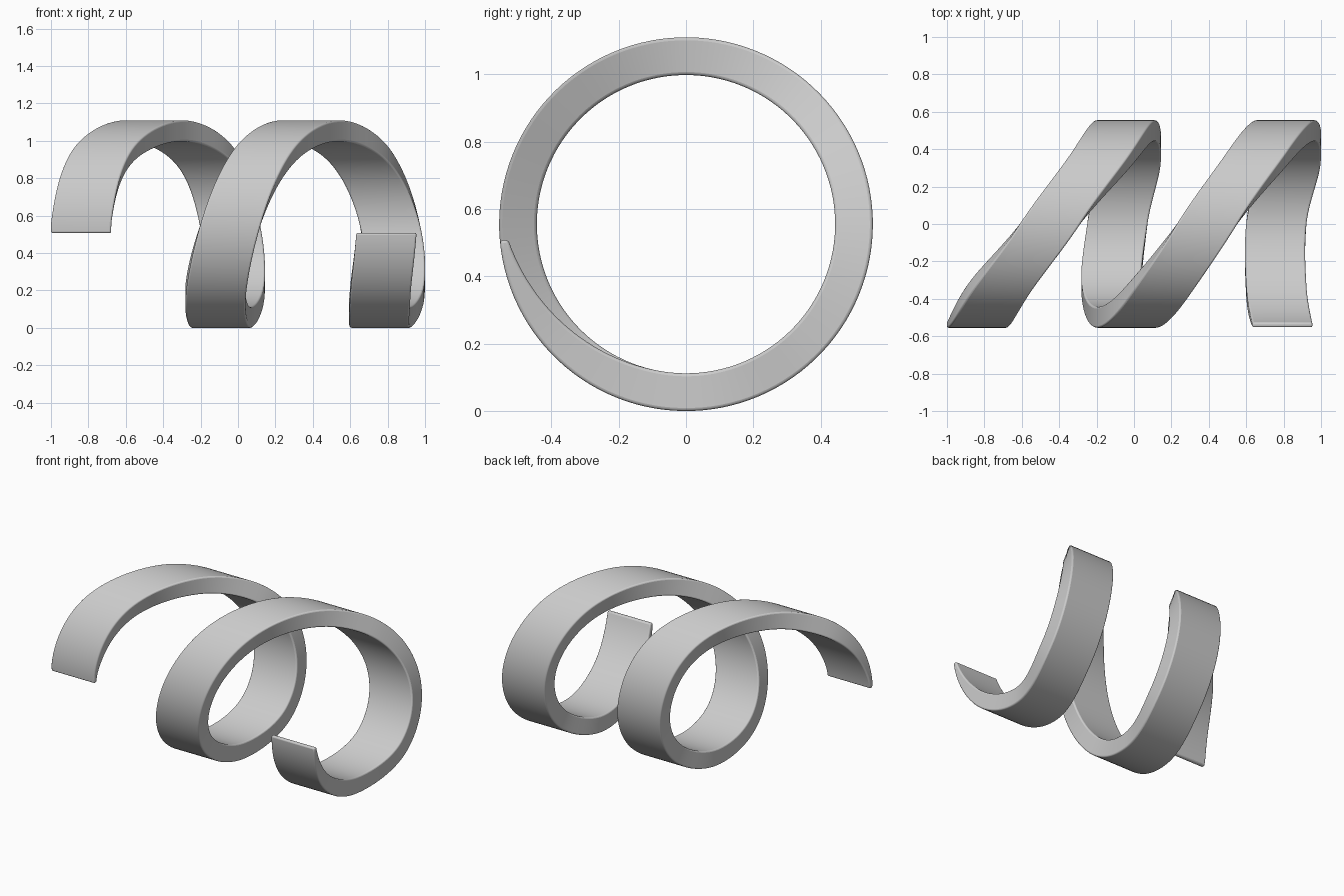
import bpy, bmesh, math

if "Cube" in bpy.data.objects:
    bpy.data.objects.remove(bpy.data.objects["Cube"])

R_OUT, R_IN, WIDTH, CZ = 0.555, 0.443, 0.322, 0.555
START, END, STEPS = -5.0, 715.0, 240

# Left edge x position at every 45 degrees, starting at the front and rising
KEYS = [-1.0, -0.89, -0.61, -0.33, -0.205, -0.18, -0.25, -0.28, -0.2,
        -0.03, 0.23, 0.50, 0.65, 0.675, 0.60, 0.60, 0.635]


def left_edge(deg):
    """Smooth interpolation through the keys."""
    f = max(0.0, min(len(KEYS) - 1.001, deg / 45))
    i = int(f)
    t = f - i
    k = lambda n: KEYS[max(0, min(len(KEYS) - 1, n))]
    a, b, c, d = k(i - 1), k(i), k(i + 1), k(i + 2)
    return 0.5 * (2 * b + (c - a) * t + (2 * a - 5 * b + 4 * c - d) * t * t
                  + (3 * b - a - 3 * c + d) * t ** 3)


def inner_radius(deg):
    """The band thins towards both ends."""
    u = max(0.0, 1 - min(deg - START, END - deg) / 75)
    return R_IN + 0.087 * u * u


# Spiral band: rectangular section swept around the x axis
bm = bmesh.new()
rings = []
for s in range(STEPS + 1):
    deg = START + (END - START) * s / STEPS
    ang = math.radians(deg)
    x, ri = left_edge(deg), inner_radius(deg)
    section = [(x, R_OUT), (x + WIDTH, R_OUT), (x + WIDTH, ri), (x, ri)]
    rings.append([bm.verts.new((px, -r * math.cos(ang), CZ + r * math.sin(ang)))
                  for px, r in section])
for a, b in zip(rings, rings[1:]):
    for j in range(4):
        k = (j + 1) % 4
        bm.faces.new((a[j], a[k], b[k], b[j]))
bm.faces.new(rings[0][::-1])
bm.faces.new(rings[-1])
bmesh.ops.recalc_face_normals(bm, faces=bm.faces)

mesh = bpy.data.meshes.new("spiral_band")
bm.to_mesh(mesh)
bm.free()
band = bpy.data.objects.new("spiral_band", mesh)
bpy.context.collection.objects.link(band)

# Softened edges and smooth shading
bevel = band.modifiers.new("soft_edges", 'BEVEL')
bevel.width = 0.009
bevel.segments = 3
bevel.limit_method = 'ANGLE'
bevel.angle_limit = math.radians(40)
bpy.context.view_layer.objects.active = band
band.select_set(True)
bpy.ops.object.shade_smooth_by_angle(angle=math.radians(40))
